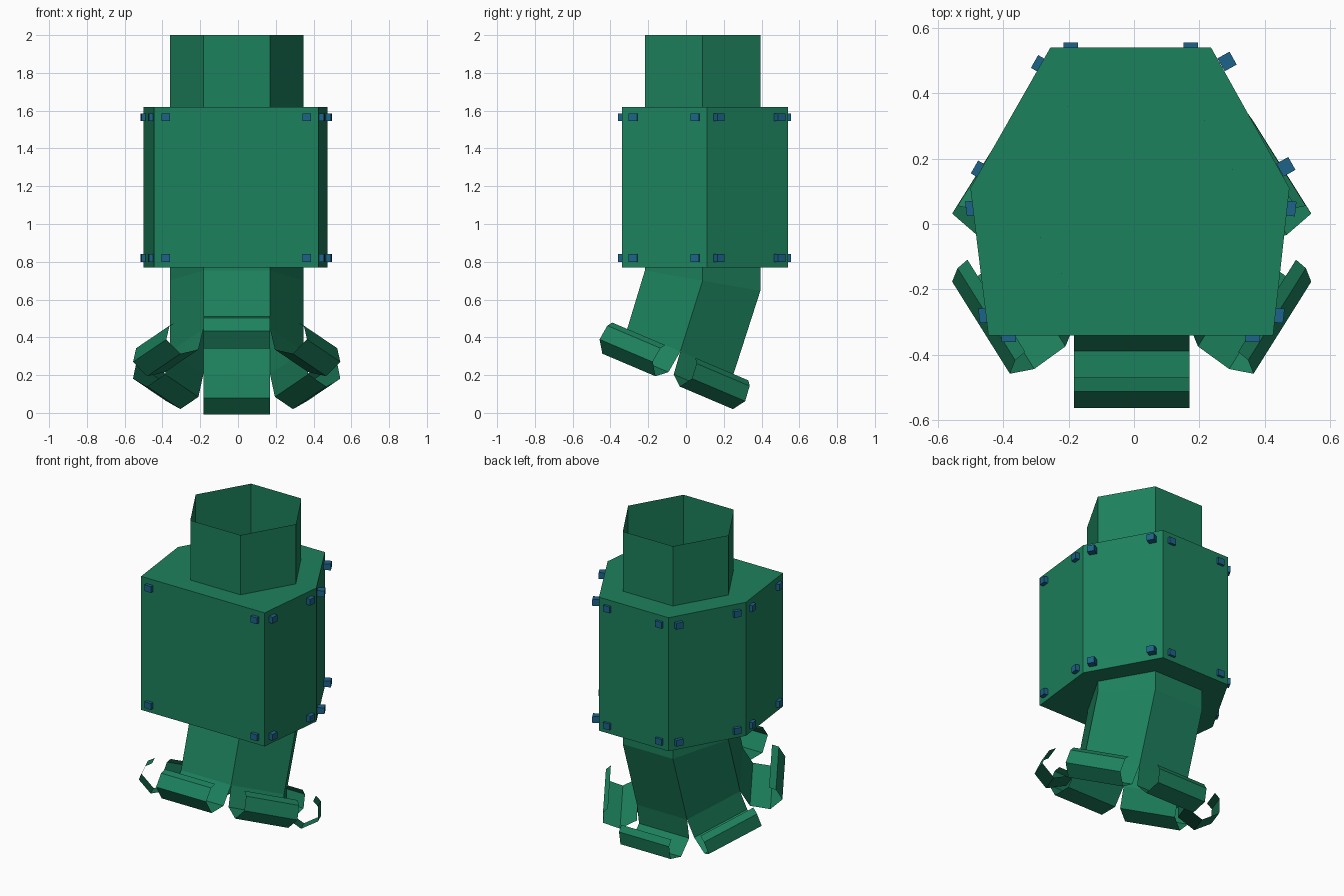
import bpy, bmesh
from math import sin, cos, radians, pi
from mathutils import Vector, Matrix

if "Cube" in bpy.data.objects:
    bpy.data.objects.remove(bpy.data.objects["Cube"])


def material(name, color):
    m = bpy.data.materials.new(name)
    m.diffuse_color = (*color, 1)
    m.use_nodes = True
    m.node_tree.nodes["Principled BSDF"].inputs["Base Color"].default_value = m.diffuse_color
    return m


green = material("green_paint", (0.012, 0.22, 0.11))
blue = material("blue_paint", (0.012, 0.125, 0.25))


def finish(bm, name, mat, recalc=False):
    if recalc:
        bmesh.ops.recalc_face_normals(bm, faces=bm.faces)
    me = bpy.data.meshes.new(name)
    bm.to_mesh(me)
    bm.free()
    me.materials.append(mat)
    ob = bpy.data.objects.new(name, me)
    bpy.context.collection.objects.link(ob)
    return ob


R = 0.353
CX = -0.007
X = Vector((1, 0, 0))


def ring(y, z, tilt, sy=1.0):
    """Hexagon of tube corners, leaning forward by tilt."""
    a = radians(tilt)
    s = Vector((0, cos(a), -sin(a)))
    c = Vector((CX, y, z))
    return [c + R * (cos(k * pi / 3) * X + sy * sin(k * pi / 3) * s) for k in range(6)]


# Hexagonal pipe: open at both ends, bent forward below the housing
TILT = 23
end = ring(-0.03, 0.325, TILT)
bm = bmesh.new()
rows = [[bm.verts.new(p) for p in r]
        for r in (ring(0.088, 2.0, 0), ring(0.088, 0.70, 10, 1.015), end)]
for a, b in zip(rows, rows[1:]):
    for k in range(6):
        n = (k + 1) % 6
        bm.faces.new((a[k], b[k], b[n], a[n]))
finish(bm, "bent_pipe", green, True)

# Outward curled sheet flap on each side of the pipe's lower end
t = radians(TILT)
S, D = Vector((0, cos(t), -sin(t))), Vector((0, -sin(t), -cos(t)))
curl = [(0, 0), (0.03, 0.125), (0.14, 0.172), (0.226, 0.108), (0.207, 0.025), (0.172, 0.0)]
for k in range(6):
    ang = (k + 0.5) * pi / 3
    out = cos(ang) * X + sin(ang) * S
    bm = bmesh.new()
    pairs = [[bm.verts.new(p + r * out + d * D) for p in (end[k], end[(k + 1) % 6])]
             for r, d in curl]
    for a, b in zip(pairs, pairs[1:]):
        bm.faces.new((a[0], b[0], b[1], a[1]))
    finish(bm, f"curled_flap_{k + 1}", green)

# Six-sided housing around the pipe
outline = [(-0.445, -0.34), (0.425, -0.34), (0.475, 0.11),
           (0.235, 0.54), (-0.255, 0.54), (-0.5, 0.11)]
Z0, Z1 = 0.77, 1.62
bm = bmesh.new()
base = bm.faces.new([bm.verts.new((x, y, Z0)) for x, y in outline])
top = bmesh.ops.extrude_face_region(bm, geom=[base], use_keep_orig=True)
bmesh.ops.translate(bm, vec=(0, 0, Z1 - Z0),
                    verts=[v for v in top["geom"] if isinstance(v, bmesh.types.BMVert)])
finish(bm, "housing", green, True)

# Bolts near the four corners of every housing panel
offsets = [0.0, 0.005, 0.022, -0.006, 0.0, 0.0]
bm = bmesh.new()
for k in range(6):
    a, b = Vector((*outline[k], 0)), Vector((*outline[(k + 1) % 6], 0))
    u = (b - a).normalized()
    n = Vector((u.y, -u.x, 0))
    rot = Matrix((u, n, Vector((0, 0, 1)))).transposed().to_4x4()
    for p in (a + 0.062 * u, b - 0.062 * u):
        for z in (0.82, 1.565):
            loc = p + offsets[k] * n + Vector((0, 0, z))
            mat = Matrix.Translation(loc) @ rot @ Matrix.Diagonal((0.045, 0.042, 0.04, 1))
            bmesh.ops.create_cube(bm, size=1, matrix=mat)
finish(bm, "panel_bolts", blue, True)
